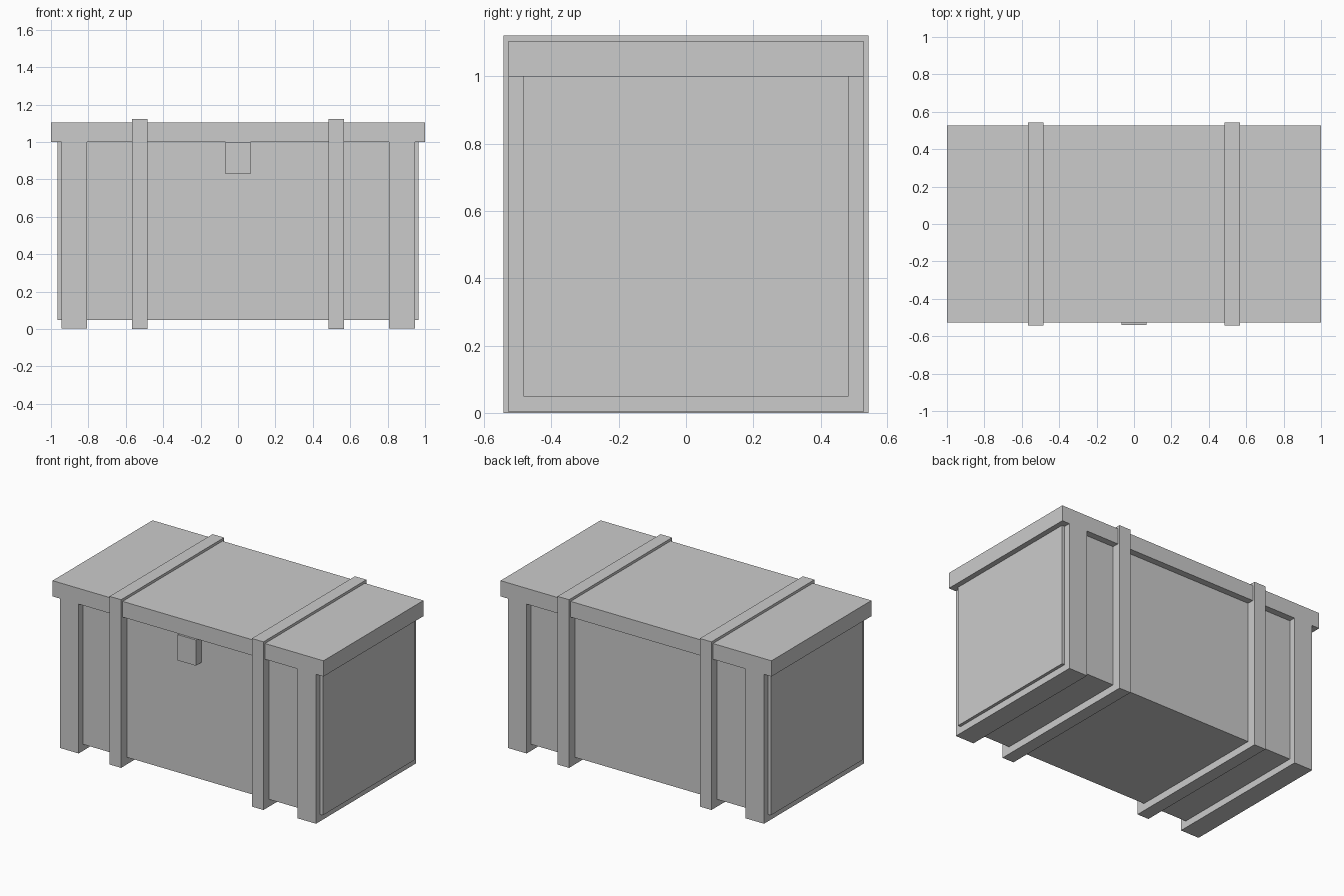
import bpy

if "Cube" in bpy.data.objects:
    bpy.data.objects.remove(bpy.data.objects["Cube"])


def make_object(name, verts, faces, mirror=False):
    mesh = bpy.data.meshes.new(name)
    mesh.from_pydata(verts, [], faces)
    mesh.update()
    obj = bpy.data.objects.new(name, mesh)
    bpy.context.collection.objects.link(obj)
    if mirror:
        obj.modifiers.new("Mirror", 'MIRROR').use_axis = (True, False, False)
    return obj


def box(name, x0, x1, y0, y1, z0, z1):
    verts = [(x, y, z) for x in (x0, x1) for y in (y0, y1) for z in (z0, z1)]
    faces = [(0, 1, 3, 2), (4, 6, 7, 5), (0, 4, 5, 1),
             (2, 3, 7, 6), (0, 2, 6, 4), (1, 5, 7, 3)]
    return make_object(name, verts, faces)


def band(name, x0, x1, outer, inner, closed):
    """Band of rectangular section along a (y, z) path, mirrored in x."""
    verts, faces = [], []
    for o, i in zip(outer, inner):
        verts += [(x0, *o), (x1, *o), (x1, *i), (x0, *i)]
    n = len(outer)
    for s in range(n if closed else n - 1):
        a, b = s * 4, (s + 1) % n * 4
        for k in range(4):
            m = (k + 1) % 4
            faces.append((a + k, b + k, b + m, a + m))
    if not closed:
        faces += [(0, 1, 2, 3), tuple(n * 4 - 1 - k for k in range(4))]
    return make_object(name, verts, faces, mirror=True)


BODY_Y, LID_Y, STRAP_Y = 0.483, 0.527, 0.543

# Main body and flat lid
box("chest_body", -0.965, 0.965, -BODY_Y, BODY_Y, 0.048, 1.0)
box("lid", -1.0, 1.0, -LID_Y, LID_Y, 1.0, 1.105)

# U-shaped corner frames: front post, bottom runner, back post
band("corner_frames", 0.808, 0.945,
     [(-LID_Y, 1.0), (-LID_Y, 0.003), (LID_Y, 0.003), (LID_Y, 1.0)],
     [(-BODY_Y, 1.0), (-BODY_Y, 0.048), (BODY_Y, 0.048), (BODY_Y, 1.0)], False)

# Straps wrapping the whole chest and lid
band("straps", 0.483, 0.568,
     [(-STRAP_Y, 1.122), (-STRAP_Y, 0.0), (STRAP_Y, 0.0), (STRAP_Y, 1.122)],
     [(-BODY_Y, 1.08), (-BODY_Y, 0.048), (BODY_Y, 0.048), (BODY_Y, 1.08)], True)

# Front latch
box("latch", -0.068, 0.068, -0.541, -BODY_Y, 0.828, 1.0)
